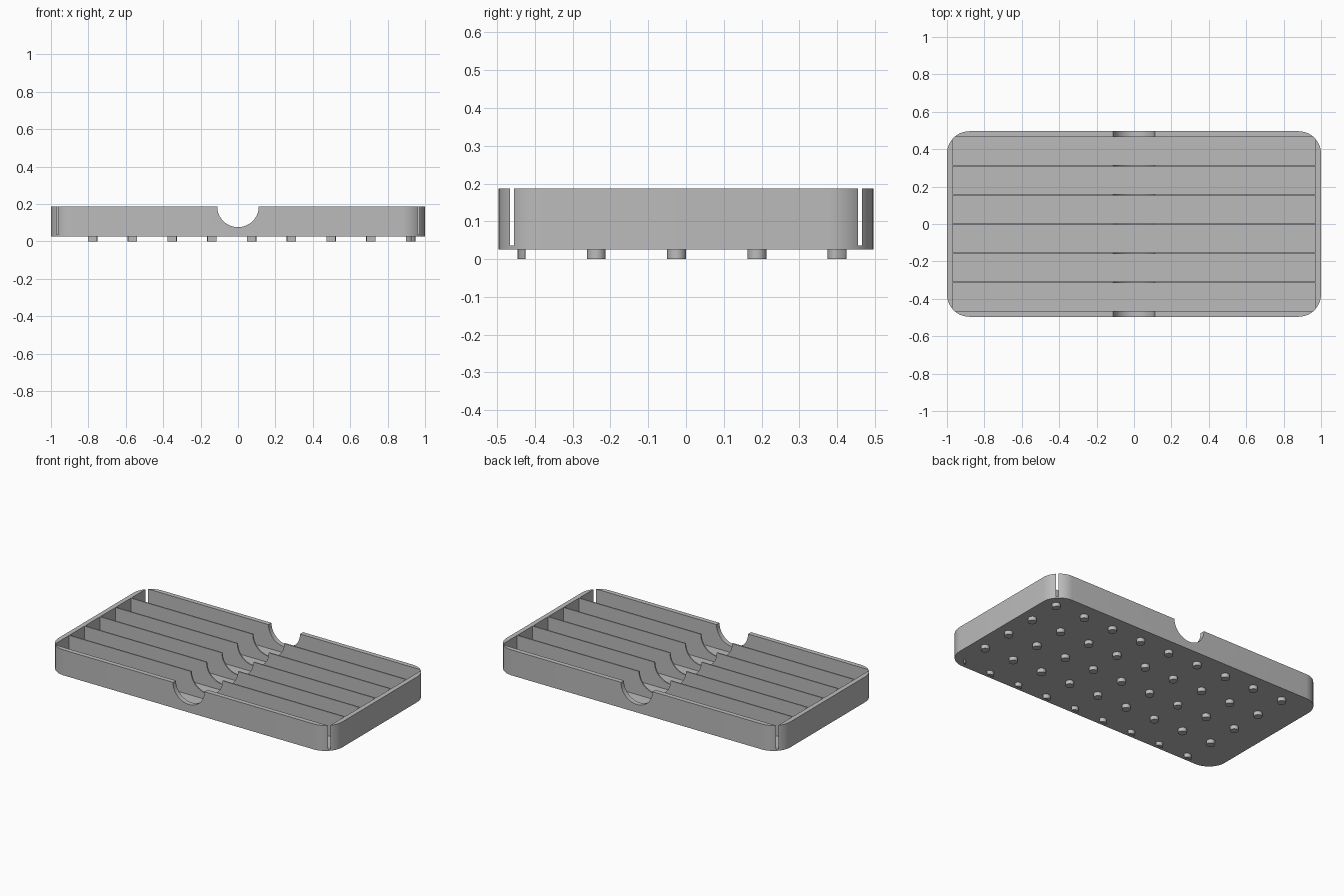
import bpy, bmesh, math
from mathutils import Matrix, Vector

cube = bpy.data.objects.get("Cube")
if cube:
    bpy.data.objects.remove(cube, do_unlink=True)

HALF_X, HALF_Y, CORNER = 1.0, 0.496, 0.12
BASE, FLOOR, RIM = 0.025, 0.036, 0.187
WALL, DIVIDER, NOTCH = 0.03, 0.008, 0.111

grey = bpy.data.materials.new("matte_grey")
grey.use_nodes = True
grey.diffuse_color = (0.5, 0.5, 0.5, 1)
grey.node_tree.nodes["Principled BSDF"].inputs["Base Color"].default_value = (0.5, 0.5, 0.5, 1)


def add_box(bm, hx, hy, z0, z1, y=0.0):
    size = Matrix.Diagonal((2 * hx, 2 * hy, z1 - z0, 1))
    place = Matrix.Translation((0, y, (z0 + z1) / 2))
    bmesh.ops.create_cube(bm, size=1, matrix=place @ size)


def round_corners(bm, radius):
    upright = [e for e in bm.edges if abs(e.verts[0].co.z - e.verts[1].co.z) > 1e-4]
    bmesh.ops.bevel(bm, geom=upright, offset=radius, segments=12, profile=0.5, affect='EDGES')


def add_cylinder(bm, radius, depth, matrix, sides):
    bmesh.ops.create_cone(bm, cap_ends=True, segments=sides, radius1=radius,
                          radius2=radius, depth=depth, matrix=matrix)


def finish(bm, name):
    mesh = bpy.data.meshes.new(name)
    bm.to_mesh(mesh)
    bm.free()
    mesh.materials.append(grey)
    obj = bpy.data.objects.new(name, mesh)
    bpy.context.collection.objects.link(obj)
    return obj


def select(obj):
    bpy.ops.object.select_all(action='DESELECT')
    obj.select_set(True)
    bpy.context.view_layer.objects.active = obj


def carve(obj, cutter, operation='DIFFERENCE'):
    mod = obj.modifiers.new("carve", 'BOOLEAN')
    mod.object, mod.operation, mod.solver = cutter, operation, 'EXACT'
    select(obj)
    bpy.ops.object.modifier_apply(modifier=mod.name)


# Tray body with rounded corners
bm = bmesh.new()
add_box(bm, HALF_X, HALF_Y, BASE, RIM)
round_corners(bm, CORNER)
tray = finish(bm, "tray_body")

# Square-cornered cavity, which leaves a slit in each rounded corner
bm = bmesh.new()
add_box(bm, HALF_X - WALL, HALF_Y - WALL, FLOOR, RIM + 0.1)
cavity = finish(bm, "cavity_cutter")

# Half-round finger notch through walls and dividers
bm = bmesh.new()
add_cylinder(bm, NOTCH, 1.5, Matrix.Translation((0, 0, RIM)) @ Matrix.Rotation(math.pi / 2, 4, 'X'), 64)
notch = finish(bm, "notch_cutter")

# Evenly spaced dividers
bm = bmesh.new()
pitch = 2 * (HALF_Y - WALL) / 6
for i in range(-2, 3):
    add_box(bm, HALF_X - WALL, DIVIDER / 2, FLOOR, RIM, i * pitch)
dividers = finish(bm, "dividers")

# Grid of round feet, trimmed to an inset of the base outline
bm = bmesh.new()
STEP, FOOT = 0.2125, 0.025
for col in range(9):
    for row in range(5):
        spot = Vector((0.923 - col * STEP, 0.4 - row * STEP, BASE / 2))
        add_cylinder(bm, FOOT, BASE, Matrix.Translation(spot), 24)
feet = finish(bm, "feet")

INSET = 0.05
bm = bmesh.new()
add_box(bm, HALF_X - INSET, HALF_Y - INSET, -0.1, 0.1)
round_corners(bm, CORNER - INSET)
foot_limit = finish(bm, "foot_limit_cutter")

carve(tray, cavity)
carve(tray, notch)
carve(dividers, notch)
carve(feet, foot_limit, 'INTERSECT')
for cutter in (cavity, notch, foot_limit):
    bpy.data.objects.remove(cutter, do_unlink=True)

for obj in (tray, dividers, feet):
    select(obj)
    bpy.ops.object.shade_smooth_by_angle(angle=math.radians(30))
